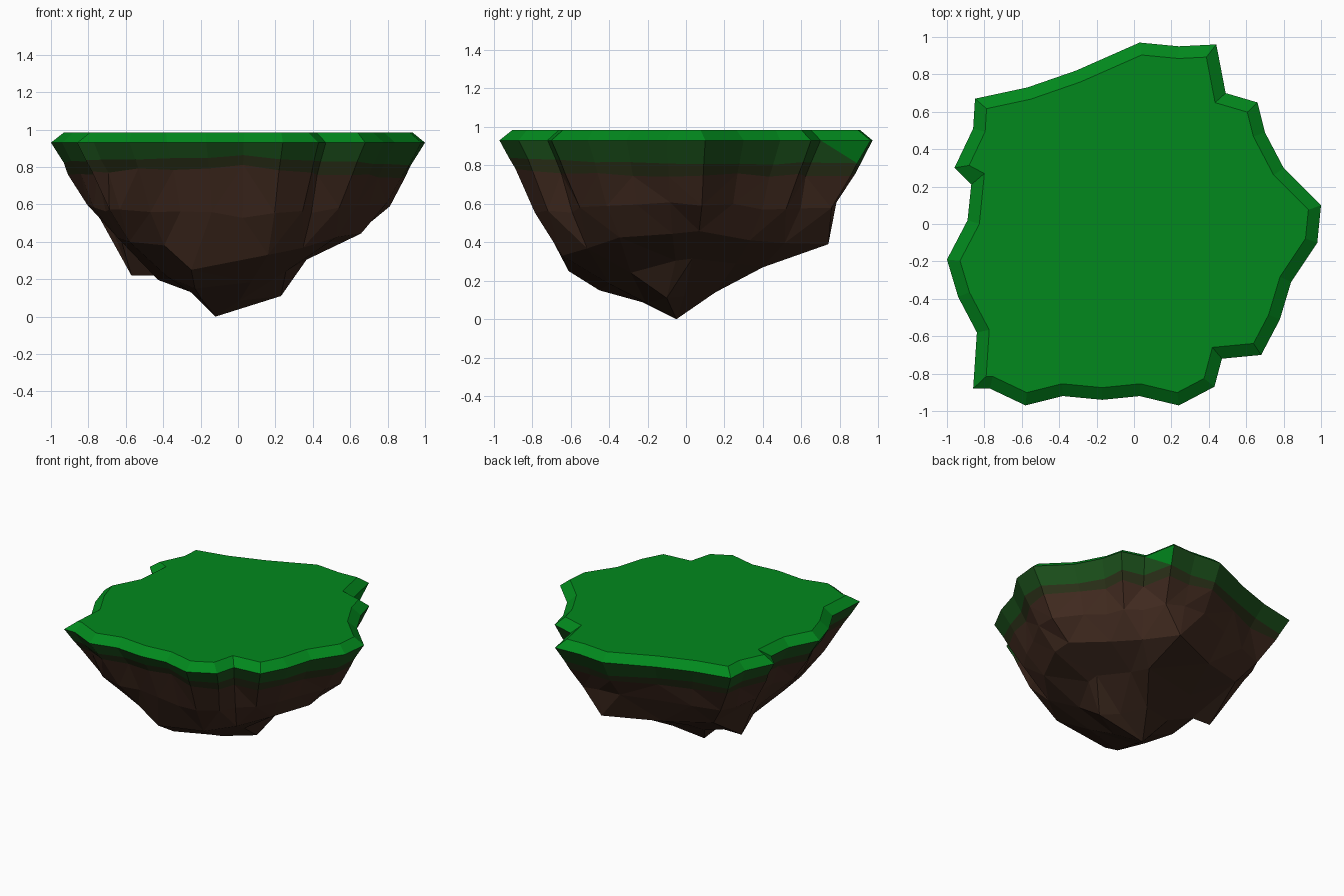
import bpy, bmesh, math, random
from mathutils import Vector

if "Cube" in bpy.data.objects:
    bpy.data.objects.remove(bpy.data.objects["Cube"])

random.seed(4)


def mat(name, r, g, b):
    m = bpy.data.materials.new(name)
    m.diffuse_color = [(c / 255 / 12.92 if c < 11 else ((c / 255 + 0.055) / 1.055) ** 2.4)
                       for c in (r, g, b)] + [1]
    m.use_nodes = True
    m.node_tree.nodes["Principled BSDF"].inputs["Base Color"].default_value = m.diffuse_color
    return m


MATS = [mat("grass", 2, 137, 29), mat("dark grass", 28, 82, 28), mat("mossy soil", 44, 50, 25),
        mat("soil", 66, 43, 32), mat("deep soil", 57, 38, 28)]

# Outline of the grass rim, counter-clockwise from the right
RIM = [Vector(p) for p in [
    (1.0, .10), (.80, .30), (.70, .49), (.66, .65), (.49, .70), (.44, .96), (.24, .95), (.03, .97),
    (-.31, .82), (-.57, .73), (-.85, .67), (-.86, .51), (-.96, .30), (-.87, .21), (-.89, .02),
    (-1.0, -.19), (-.94, -.39), (-.84, -.58), (-.86, -.88), (-.77, -.88), (-.58, -.97),
    (-.38, -.92), (-.17, -.94), (.03, -.92), (.24, -.97), (.43, -.87), (.47, -.72), (.68, -.70),
    (.78, -.51), (.84, -.31), (.98, -.10)]]
N = len(RIM)


def inset(pts, d):
    """Parallel offset towards the inside."""
    out = []
    for i, p in enumerate(pts):
        a, b = (p - pts[i - 1]).normalized(), (pts[(i + 1) % N] - p).normalized()
        na, nb = Vector((-a.y, a.x)), Vector((-b.y, b.x))
        out.append(p + (na + nb) * d / max(1 + na.dot(nb), .35))
    return out


def smooth(pts, f):
    """Blend each point towards the average of its neighbours."""
    for _ in range(2):
        pts = [p.lerp((pts[i - 1] + pts[(i + 1) % N]) / 2, f) for i, p in enumerate(pts)]
    return pts


def by_dir(table, p):
    """Interpolate eight values given for E, NE, N, NW, W, SW, S, SE."""
    t = (math.atan2(p.y, p.x) / (math.pi / 4)) % 8
    i = int(t) % 8
    return table[i] + (table[(i + 1) % 8] - table[i]) * (t - int(t))


# Rings below the rim: scale (None follows the slope), heights by direction,
# smoothing, jitter, columns merged, shift, hand-placed points
RINGS = [
    (None, [.81, .81, .81, .82, .82, .83, .86, .82], 0, .008, 1, 0, []),
    (None, [.75, .75, .75, .76, .76, .77, .81, .75], 0, .01, 1, 0, []),
    (.82, [.60, .58, .60, .58, .60, .56, .54, .57], .1, .015, 1, 0, []),
    (.69, [.46, .39, .38, .42, .42, .41, .29, .40], .25, .01, 2, 0,
     [(.20, .74, .39), (-.57, .14, .22), (-.25, -.61, .25)]),
    (.43, [.31, .29, .27, .26, .19, .22, .16, .24], .6, .01, 3, .2,
     [(-.23, -.45, .15), (.2, .4, .27)]),
    (.21, [.12, .14, .14, .15, .13, .10, .07, .08], .7, .01, 5, .6,
     [(.23, -.10, .11), (-.25, -.10, .13)]),
]
TIP = Vector((-.12, -.05))

bm = bmesh.new()
top = inset(RIM, .065)
top[13] = Vector((-.80, .27))
loops = [[bm.verts.new((p.x, p.y, .985)) for p in top],
         [bm.verts.new((p.x, p.y, .93)) for p in RIM]]
for scale, heights, sm, jit, step, shift, placed in RINGS:
    pts = smooth(RIM, sm)
    ring = []
    for i in range(N):
        if i % step == 0 or not ring:
            p = pts[i]
            z = by_dir(heights, p) + random.uniform(-jit, jit)
            s = scale or 1 - (.93 - z) * .58
            q = p * s * (1 + random.uniform(-jit, jit)) + TIP * shift
            v = bm.verts.new((q.x, q.y, z))
        ring.append(v)
    for t in map(Vector, placed):
        min(ring, key=lambda v: (v.co - t).xy.length).co = t
    loops.append(ring)
loops.append([bm.verts.new((TIP.x, TIP.y, 0))] * N)

# Grass top, bevelled rim and bands of soil
bm.faces.new(loops[0]).material_index = 0
for k in range(len(loops) - 1):
    up, low = loops[k], loops[k + 1]
    for i in range(N):
        j = (i + 1) % N
        quad = list(dict.fromkeys([up[i], low[i], low[j], up[j]]))
        m = [0, 1, 2, 3, 3, 4, 4, 4][k]
        if k == 1 and i == 4:      # grass hanging into the back notch
            bm.faces.new([up[i], low[j], up[j]]).material_index = 0
            bm.faces.new([up[i], low[i], low[j]]).material_index = 1
        elif len(quad) > 2:
            bm.faces.new(quad).material_index = m
bmesh.ops.triangulate(bm, faces=[f for f in bm.faces if len(f.verts) == 4 and f.material_index > 2])
bmesh.ops.recalc_face_normals(bm, faces=bm.faces)

me = bpy.data.meshes.new("floating_island")
bm.to_mesh(me)
bm.free()
for m in MATS:
    me.materials.append(m)
bpy.context.collection.objects.link(bpy.data.objects.new("floating_island", me))
